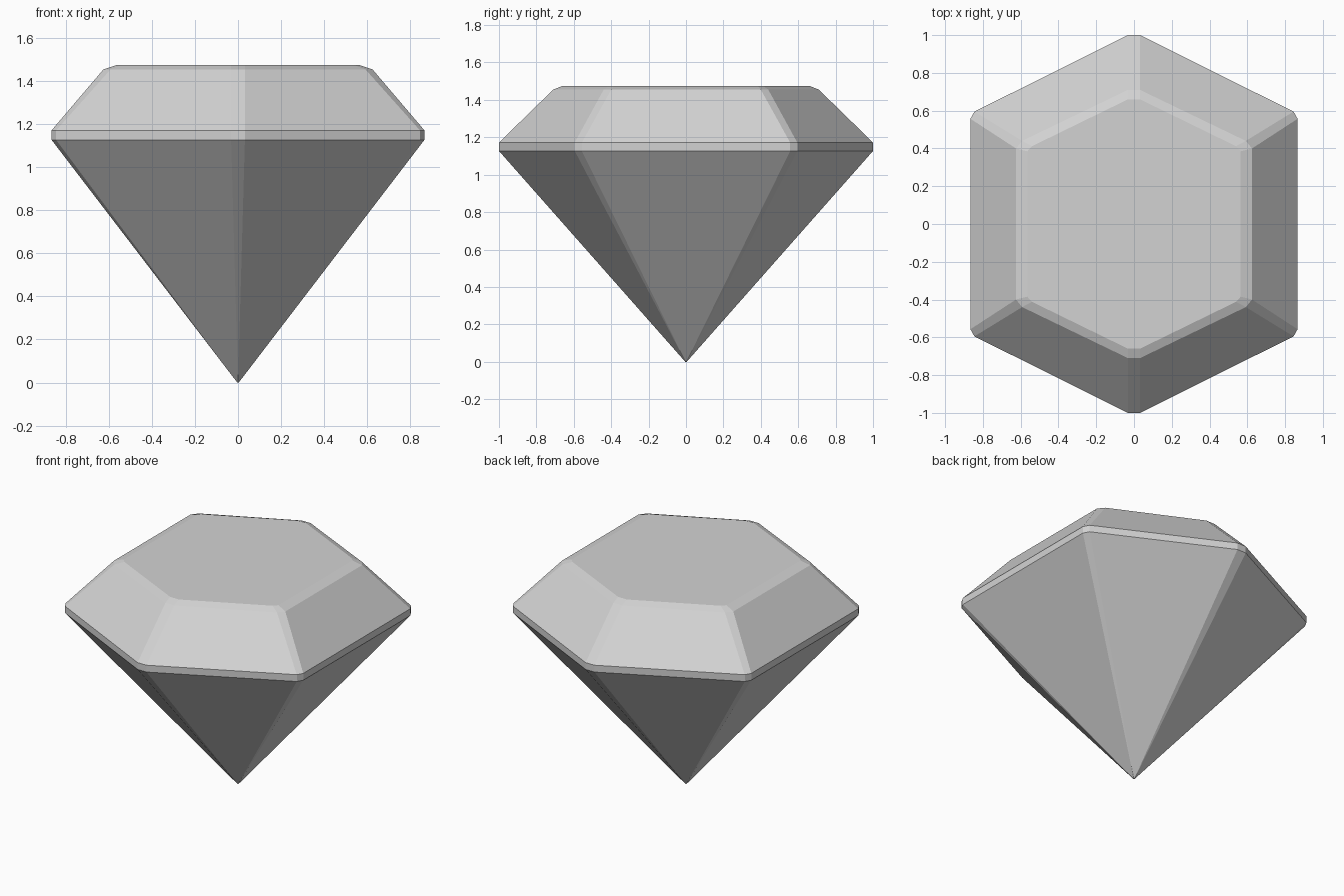
import bpy
import bmesh

cube = bpy.data.objects.get("Cube")
if cube:
    bpy.data.objects.remove(cube, do_unlink=True)

# Pale grey crystal
grey = bpy.data.materials.new("pale_grey")
grey.use_nodes = True
colour = (0.65, 0.65, 0.65, 1)
grey.diffuse_color = colour
grey.node_tree.nodes["Principled BSDF"].inputs["Base Color"].default_value = colour


def ring(bm, z, side, shoulder, tip):
    """Hexagon with cut corners: side edge, shoulder corner, narrow tip."""
    quarter = [side, shoulder, tip]
    pts = quarter + [(-x, y) for x, y in reversed(quarter)]
    pts += [(-x, -y) for x, y in pts]
    return [bm.verts.new((x, y, z)) for x, y in pts]


# Outline of the widest part, reused for the point and the girdle
girdle = [(0.866, 0.557), (0.845, 0.595), (0.032, 1.0)]
point = [(x * 0.004, y * 0.004) for x, y in girdle]

bm = bmesh.new()
rings = [
    ring(bm, 0.0, *point),
    ring(bm, 1.127, *girdle),
    ring(bm, 1.172, *girdle),
    ring(bm, 1.455, (0.625, 0.4), (0.592, 0.44), (0.032, 0.71)),
    ring(bm, 1.475, (0.565, 0.385), (0.54, 0.412), (0.032, 0.66)),
]

# Facets between neighbouring rings, then the flat table and the tiny point
for low, high in zip(rings, rings[1:]):
    for i in range(len(low)):
        j = (i + 1) % len(low)
        bm.faces.new((low[i], low[j], high[j], high[i]))
bm.faces.new(rings[-1])
bm.faces.new(rings[0][::-1])
bmesh.ops.recalc_face_normals(bm, faces=bm.faces[:])

mesh = bpy.data.meshes.new("cut_gem")
bm.to_mesh(mesh)
bm.free()
mesh.materials.append(grey)
gem = bpy.data.objects.new("cut_gem", mesh)
bpy.context.collection.objects.link(gem)
